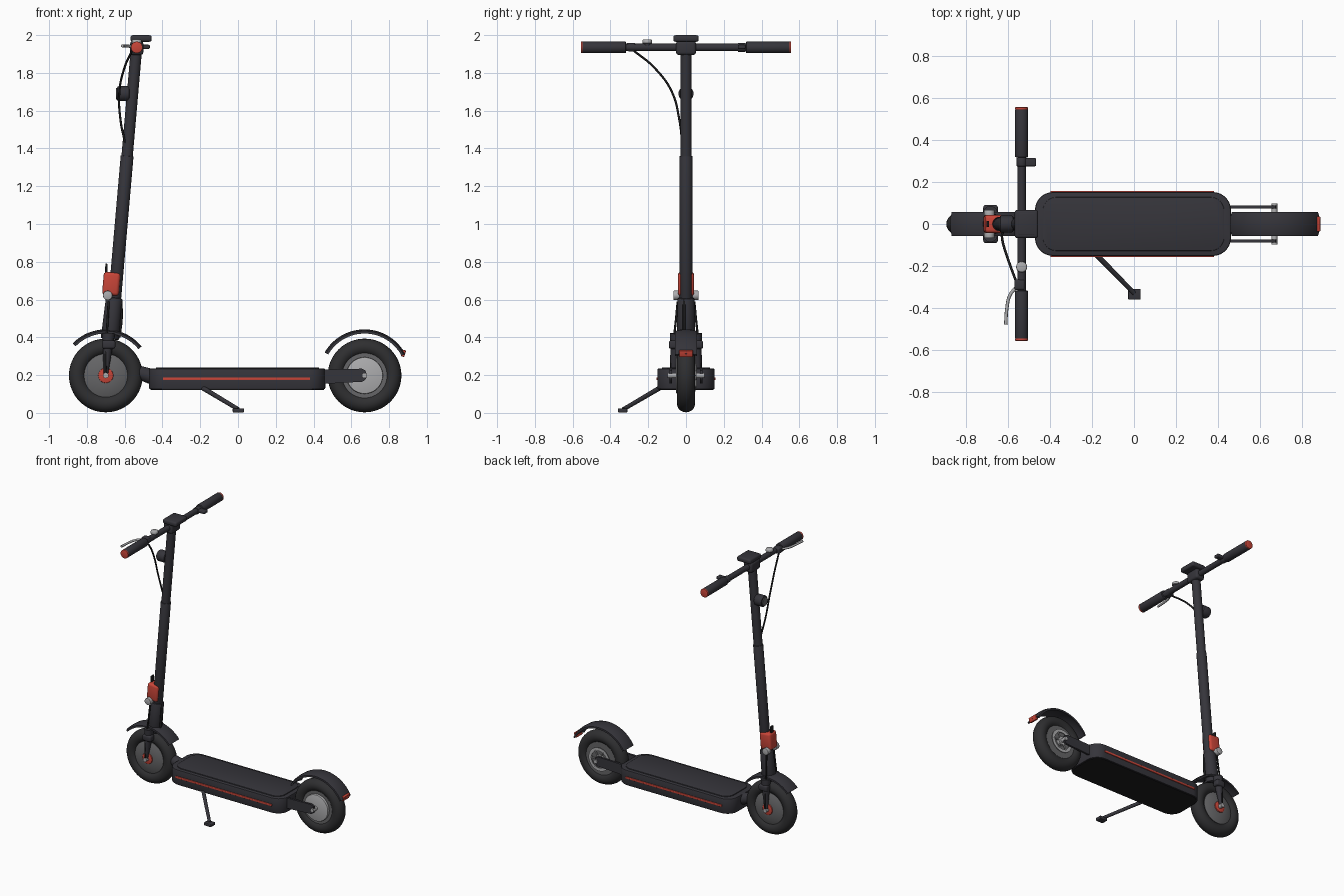
import bpy, bmesh, math
from mathutils import Vector, Matrix

if "Cube" in bpy.data.objects:
    bpy.data.objects.remove(bpy.data.objects["Cube"])


def material(name, rgb):
    m = bpy.data.materials.new(name)
    m.diffuse_color = (*rgb, 1)
    m.use_nodes = True
    m.node_tree.nodes["Principled BSDF"].inputs["Base Color"].default_value = m.diffuse_color
    return m


BODY = material("charcoal", (0.036, 0.035, 0.043))
RUBBER = material("tyre_rubber", (0.028, 0.028, 0.030))
BLACK = material("black", (0.012, 0.012, 0.013))
RED = material("red", (0.58, 0.06, 0.04))
GREY = material("rim_grey", (0.13, 0.13, 0.135))
SILVER = material("silver", (0.42, 0.42, 0.43))


def make(name, bm, mat, bevel=0, seg=2):
    bmesh.ops.remove_doubles(bm, verts=bm.verts, dist=1e-5)
    bmesh.ops.recalc_face_normals(bm, faces=bm.faces)
    if bevel:
        edges = [e for e in bm.edges if e.calc_face_angle(0) > 0.7]
        bmesh.ops.bevel(bm, geom=edges, offset=bevel, segments=seg, profile=0.5, affect='EDGES')
    me = bpy.data.meshes.new(name)
    bm.to_mesh(me)
    bm.free()
    me.materials.append(mat)
    ob = bpy.data.objects.new(name, me)
    bpy.context.collection.objects.link(ob)
    bpy.ops.object.select_all(action='DESELECT')
    ob.select_set(True)
    bpy.context.view_layer.objects.active = ob
    bpy.ops.object.shade_smooth_by_angle(angle=math.radians(40))
    return ob


def rod(name, a, b, r1, mat, r2=None, bevel=0, n=32):
    a, b = Vector(a), Vector(b)
    d = b - a
    bm = bmesh.new()
    mx = Matrix.Translation((a + b) / 2) @ d.to_track_quat('Z', 'Y').to_matrix().to_4x4()
    bmesh.ops.create_cone(bm, cap_ends=True, segments=n, radius1=r1, radius2=r1 if r2 is None else r2,
                          depth=d.length, matrix=mx)
    return make(name, bm, mat, bevel)


def box(name, c, size, mat, bevel=0.008, tilt=0):
    bm = bmesh.new()
    mx = Matrix.Translation(c) @ Matrix.Rotation(tilt, 4, 'Y') @ Matrix.Diagonal((*size, 1))
    bmesh.ops.create_cube(bm, size=1, matrix=mx)
    return make(name, bm, mat, bevel, 3)


def prism(name, pts, t0, t1, place, mat, bevel=0):
    bm = bmesh.new()
    lo = [bm.verts.new(place(a, b, t0)) for a, b in pts]
    hi = [bm.verts.new(place(a, b, t1)) for a, b in pts]
    bm.faces.new(lo)
    bm.faces.new(hi)
    for i in range(len(pts)):
        j = (i + 1) % len(pts)
        bm.faces.new((lo[i], lo[j], hi[j], hi[i]))
    return make(name, bm, mat, bevel)


def sweep(name, prof, cx, cz, mat, a0=0, a1=360, n=64):
    """Turn a closed (radius, y) profile about the y axis through (cx, cz)."""
    bm = bmesh.new()
    rings = []
    for i in range(n + 1):
        t = math.radians(a0 + (a1 - a0) * i / n)
        rings.append([bm.verts.new((cx + r * math.cos(t), y, cz + r * math.sin(t))) for r, y in prof])
    m = len(prof)
    for p, q in zip(rings, rings[1:]):
        for k in range(m):
            l = (k + 1) % m
            bm.faces.new((p[k], p[l], q[l], q[k]))
    if a1 - a0 < 360:
        bm.faces.new(rings[0])
        bm.faces.new(rings[-1])
    return make(name, bm, mat)


def tube(name, pts, r, mat):
    cu = bpy.data.curves.new(name, 'CURVE')
    cu.dimensions = '3D'
    cu.bevel_depth, cu.bevel_resolution, cu.use_fill_caps = r, 2, True
    cu.resolution_u = 8
    sp = cu.splines.new('BEZIER')
    sp.bezier_points.add(len(pts) - 1)
    for bp, p in zip(sp.bezier_points, pts):
        bp.co = p
        bp.handle_left_type = bp.handle_right_type = 'AUTO'
    cu.materials.append(mat)
    ob = bpy.data.objects.new(name, cu)
    bpy.context.collection.objects.link(ob)


def round_rect(x0, x1, hy, r, n=8):
    pts = []
    for cx, cy, a in ((x1 - r, hy - r, 0), (x0 + r, hy - r, 90), (x0 + r, r - hy, 180), (x1 - r, r - hy, 270)):
        for i in range(n + 1):
            t = math.radians(a + 90 * i / n)
            pts.append((cx + r * math.cos(t), cy + r * math.sin(t)))
    return pts


def flat(a, b, t):
    return (a, b, t)


def upright(a, b, t):
    return (a, t, b)


def stem_x(z):
    return -0.537 - 0.087 * (1.935 - z)


def on_stem(z, y=0):
    return (stem_x(z), y, z)


FX, RX, AZ = -0.70, 0.67, 0.198
SIDES = (("right", -1), ("left", 1))

# tyres, rims and mudguards
tyre = [(0.150 + 0.045 * math.cos(math.tau * i / 20), 0.048 * math.sin(math.tau * i / 20)) for i in range(20)]
rim = [(0.001, -0.05), (0.04, -0.05), (0.085, -0.044), (0.115, -0.032),
       (0.115, 0.032), (0.085, 0.044), (0.04, 0.05), (0.001, 0.05)]
guard = [(0.222, -0.057), (0.235, -0.057), (0.242, -0.035), (0.244, 0), (0.242, 0.035), (0.235, 0.057),
         (0.222, 0.057), (0.229, 0.035), (0.231, 0), (0.229, -0.035)]
for end, cx, a0, a1 in (("front", FX, 39, 136), ("rear", RX, 28, 150)):
    sweep(end + "_tyre", tyre, cx, AZ, RUBBER)
    sweep(end + "_mudguard", guard, cx, AZ, BODY, a0, a1, 32)
sweep("front_hub", rim, FX, AZ, GREY)
sweep("rear_rim", [(0.001, -0.034), (0.122, -0.034), (0.122, 0.034), (0.001, 0.034)], RX, AZ, GREY)
rod("rear_brake_drum", (RX, -0.03, AZ), (RX, -0.052, AZ), 0.097, SILVER, bevel=0.005, n=48)

# rear brake disc
sweep("rear_brake_disc", [(0.062, 0.05), (0.085, 0.05), (0.085, 0.054), (0.062, 0.054)], RX, AZ, SILVER, n=48)
rod("rear_disc_hub", (RX, 0.03, AZ), (RX, 0.056, AZ), 0.03, SILVER)
for i in range(6):
    t = math.tau * i / 6
    c, s = math.cos(t), math.sin(t)
    rod("disc_spoke", (RX + 0.02 * c, 0.052, AZ + 0.02 * s), (RX + 0.07 * c, 0.052, AZ + 0.07 * s), 0.005, SILVER, n=8)

# tail light
box("tail_light", (0.876, 0, 0.315), (0.018, 0.072, 0.036), RED, 0.004, 0.3)

# deck, mat, base plate and neck
prism("deck", round_rect(-0.472, 0.462, 0.152, 0.085), 0.125, 0.235, flat, BODY, 0.008)
prism("deck_mat", round_rect(-0.435, 0.43, 0.128, 0.065), 0.23, 0.241, flat, BODY, 0.003)
prism("base_plate", round_rect(-0.464, 0.454, 0.145, 0.08), 0.122, 0.13, flat, BLACK)
rod("neck", (-0.44, 0, 0.187), (-0.56, 0, 0.225), 0.042, BODY, 0.034, n=24)

# fork, rear arms, axles and deck stripes on both sides
for side, s in SIDES:
    box(side + "_deck_stripe", (-0.008, s * 0.153, 0.181), (0.78, 0.008, 0.015), RED, 0.002)
    arm = [(0.42, 0.155), (0.48, 0.155), (0.66, 0.165), (0.678, 0.18), (0.682, 0.2), (0.675, 0.225),
           (0.655, 0.234), (0.48, 0.23), (0.42, 0.228)]
    prism(side + "_rear_arm", arm, s * 0.073, s * 0.088, upright, BODY)
    rod(side + "_rear_axle", (RX, s * 0.04, AZ), (RX, s * 0.098, AZ), 0.014, SILVER, n=12)
    rod(side + "_fork_leg", (-0.685, s * 0.052, 0.42), (FX, s * 0.068, 0.2), 0.034, BODY, 0.011, n=20)
    box(side + "_fork_shoulder", (-0.684, s * 0.066, 0.362), (0.07, 0.05, 0.045), BODY, 0.012)
    rod(side + "_front_washer", (FX, s * 0.04, AZ), (FX, s * 0.058, AZ), 0.040, RED, bevel=0.004)
    rod(side + "_front_nut", (FX, s * 0.05, AZ), (FX, s * 0.085, AZ), 0.015, SILVER, n=12)
    rod(side + "_hinge_bolt", (-0.69, s * 0.03, 0.622), (-0.69, s * 0.067, 0.622), 0.025, SILVER, bevel=0.004)
    tube(side + "_fork_cable", [(-0.685, s * 0.044, 0.59), (-0.693, s * 0.058, 0.45),
                                (-0.70, s * 0.078, 0.3), (FX, s * 0.078, 0.21)], 0.006, BLACK)

# steering column
rod("head_tube", (-0.678, 0, 0.39), (-0.655, 0, 0.61), 0.049, BODY, 0.044, bevel=0.008)
rod("lower_stem", on_stem(0.58), on_stem(1.36), 0.034, BODY, bevel=0.002)
rod("upper_stem", on_stem(1.35), on_stem(1.93), 0.030, BODY)
tube("head_cable", [(-0.62, -0.01, 0.6), (-0.618, -0.01, 0.5), (-0.63, -0.01, 0.4)], 0.008, BLACK)

# folding latch
box("folding_clamp", (-0.671, 0, 0.683), (0.088, 0.086, 0.122), RED, 0.016, 0.087)
box("folding_lever", (-0.698, 0, 0.735), (0.012, 0.03, 0.11), BLACK, 0.004, 0.03)

# headlight
rod("headlight", (-0.575, 0, 1.69), (-0.64, 0, 1.69), 0.040, BODY, bevel=0.008)
rod("headlight_lens", (-0.638, 0, 1.69), (-0.645, 0, 1.69), 0.030, GREY)

# handlebar, grips and display
BX, BZ = -0.536, 1.935
rod("handlebar", (BX, -0.5, BZ), (BX, 0.5, BZ), 0.020, BODY)
for side, s in SIDES:
    rod(side + "_grip", (BX, s * 0.318, BZ), (BX, s * 0.549, BZ), 0.031, BODY, bevel=0.004)
    rod(side + "_grip_cap", (BX, s * 0.546, BZ), (BX, s * 0.557, BZ), 0.031, RED, bevel=0.003)
box("bar_clamp", (BX, 0, 1.932), (0.07, 0.106, 0.074), BODY, 0.015)
box("display", (-0.513, 0, 1.982), (0.112, 0.134, 0.035), BODY, 0.012)
box("display_screen", (-0.513, 0, 1.997), (0.08, 0.10, 0.006), BODY, 0.002)

# throttle, brake lever and bell
rod("throttle_collar", (BX, 0.275, BZ), (BX, 0.315, BZ), 0.024, BODY, bevel=0.003)
box("throttle", (-0.498, 0.295, 1.938), (0.062, 0.04, 0.022), BODY, 0.006)
box("brake_mount", (-0.546, -0.29, 1.937), (0.05, 0.05, 0.045), BODY, 0.01)
tube("brake_lever", [(-0.56, -0.30, 1.94), (-0.592, -0.34, 1.942), (-0.606, -0.40, 1.943),
                     (-0.612, -0.48, 1.943)], 0.008, SILVER)
rod("bell_base", (BX, -0.205, 1.945), (BX, -0.205, 1.96), 0.018, BODY)
rod("bell", (BX, -0.205, 1.956), (BX, -0.205, 1.977), 0.027, SILVER, 0.024, bevel=0.005)

# brake cable
tube("brake_cable", [(-0.56, -0.28, 1.92), (-0.60, -0.17, 1.83), (-0.628, -0.075, 1.70),
                     (-0.622, -0.035, 1.55), (-0.598, -0.02, 1.43)], 0.006, BLACK)

# kickstand
rod("kickstand", (-0.20, -0.125, 0.14), (0.0, -0.33, 0.02), 0.013, BODY, 0.011, n=16)
box("kickstand_foot", (0.002, -0.335, 0.013), (0.06, 0.05, 0.022), BODY, 0.005)
